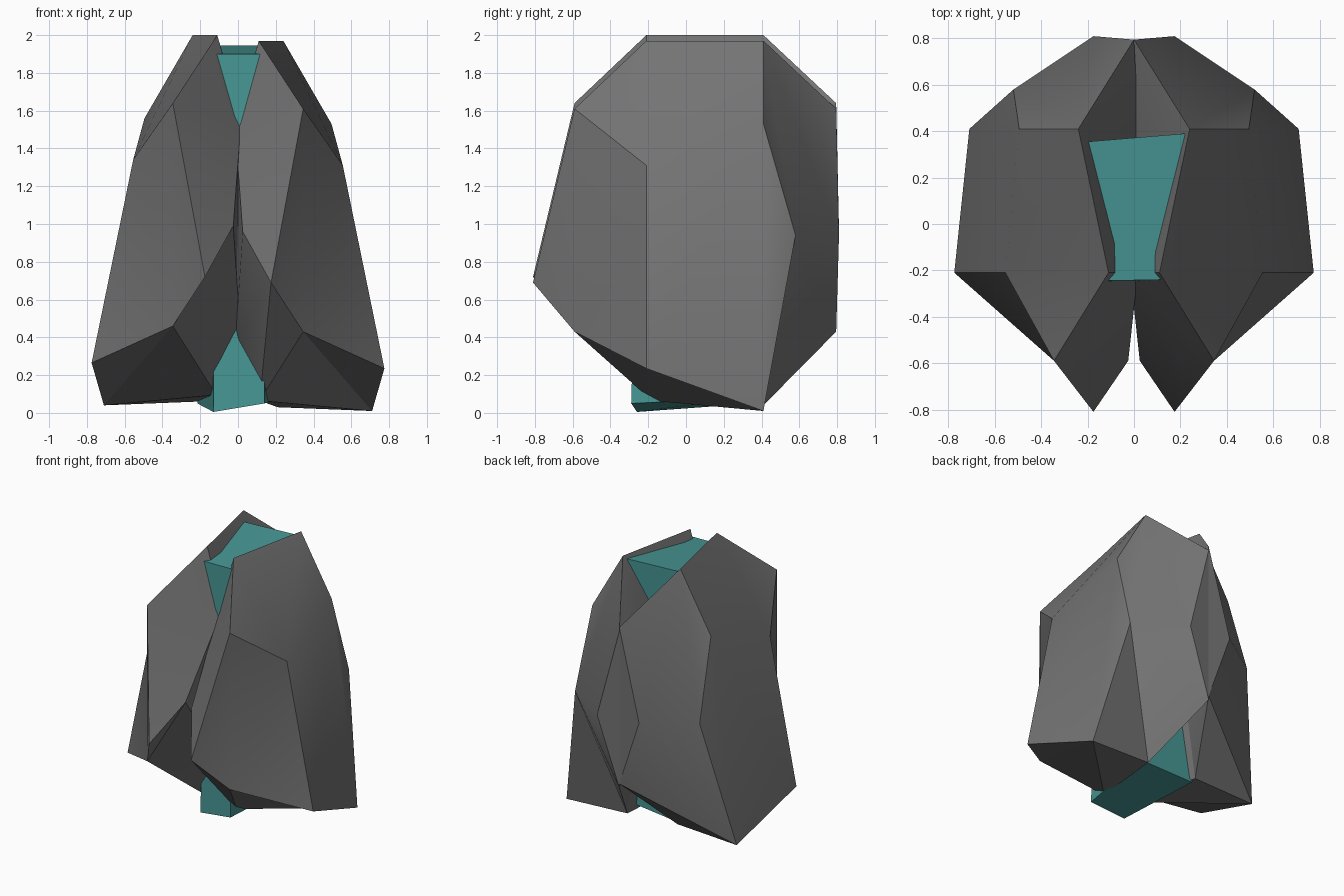
import bpy
import bmesh
import math
from mathutils import Vector

cube = bpy.data.objects.get("Cube")
if cube:
    bpy.data.objects.remove(cube, do_unlink=True)


def make_material(name, colour):
    mat = bpy.data.materials.new(name)
    mat.use_nodes = True
    mat.diffuse_color = (*colour, 1)
    bsdf = next(n for n in mat.node_tree.nodes if n.type == 'BSDF_PRINCIPLED')
    bsdf.inputs["Base Color"].default_value = (*colour, 1)
    return mat


def make_object(name, points, faces, mat, side=1, lift=0.0, smooth=True):
    """Build a closed faceted solid from named corners; side = -1 mirrors it."""
    bm = bmesh.new()
    verts = {}
    for key, co in points.items():
        x, y, z = co
        verts[key] = bm.verts.new(Vector((side * x, y, z + lift)))
    for face in faces.split():
        bm.faces.new([verts[key] for key in face])
    bmesh.ops.recalc_face_normals(bm, faces=bm.faces)
    mesh = bpy.data.meshes.new(name)
    bm.to_mesh(mesh)
    bm.free()
    mesh.materials.append(mat)
    obj = bpy.data.objects.new(name, mesh)
    bpy.context.collection.objects.link(obj)
    if smooth:
        bpy.ops.object.select_all(action='DESELECT')
        obj.select_set(True)
        bpy.context.view_layer.objects.active = obj
        bpy.ops.object.shade_smooth_by_angle(angle=math.radians(30))
    return obj


dark_grey = make_material("dark grey", (0.172, 0.172, 0.172))
teal = make_material("teal", (0.062, 0.305, 0.295))

# Depth stations shared by the corners of a lobe
FRONT, BROW, MID, REAR, HEEL, BACK = -0.81, -0.59, -0.21, 0.41, 0.58, 0.795

lobe = {
    # crown
    "A": (0.11, MID, 1.97), "B": (0.24, REAR, 1.97),
    # outer shoulder and lower rim
    "C": (0.495, REAR, 1.53), "D": (0.555, MID, 1.31),
    "E": (0.775, MID, 0.235), "F": (0.71, REAR, 0.01),
    # front ridge
    "G": (0.345, BROW, 1.61), "H": (0.345, BROW, 0.43),
    "I": (0.175, FRONT, 0.69), "J": (0.025, BROW, 0.96),
    # inner side
    "K": (0.115, -0.18, 0.065), "L": (-0.015, MID, 0.36),
    "M": (-0.017, MID, 1.53), "W": (-0.02, REAR, 1.53),
    "U": (0.21, 0.4, 0.03),
    # back
    "N": (0, BACK, 1.61), "Q": (0.52, HEEL, 0.94),
    "R": (0.175, 0.81, 0.94), "S": (0, BACK, 0.43),
}
outer = "ABD ADG BCD CQF CFE CED "
front = "GDH DEH GHI GIJ GJMA JLM "
under = "HEF HFK FUK "
back = "BCQ BQR BRN QSR NRS "
inner = "BNW ABWM WNS WSU WUL WLM LUK "
shared = outer + front + under + back + inner

# Two mirrored lobes; the chin and heel fold differently on each side
make_object("left_lobe", lobe, shared + "IHK IKL ILJ QFU QUS", dark_grey)
make_object("right_lobe", lobe, shared + "HIJ HJL HLK QFS FUS", dark_grey,
            side=-1, lift=0.03)

# Slightly twisted column between the lobes
column = {
    "a": (-0.13, -0.26, 0.005), "b": (0.14, -0.29, 0.05),
    "c": (0.22, 0.33, 0.08), "d": (-0.215, 0.36, 0.05),
    "e": (-0.125, -0.245, 1.9), "f": (0.125, -0.24, 1.9),
    "g": (0.22, 0.39, 1.945), "h": (-0.2, 0.355, 1.945),
}
make_object("centre_column", column, "abcd efgh abfe bcgf cdhg daeh",
            teal, smooth=False)
